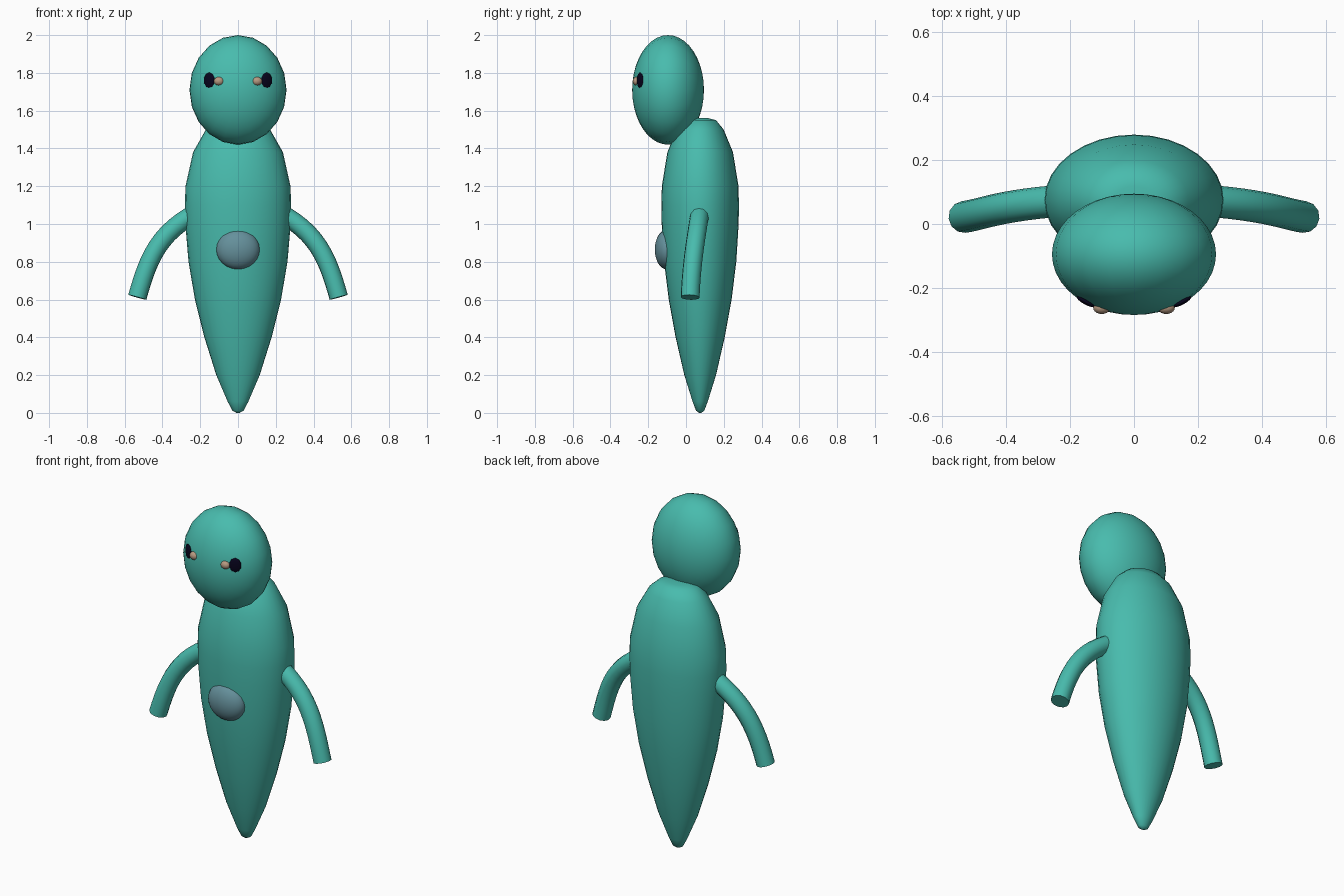
import bpy
import math
from mathutils import Matrix

cube = bpy.data.objects.get("Cube")
if cube:
    bpy.data.objects.remove(cube, do_unlink=True)


def material(name, rgb):
    mat = bpy.data.materials.new(name)
    mat.use_nodes = True
    mat.diffuse_color = (*rgb, 1)
    mat.node_tree.nodes["Principled BSDF"].inputs["Base Color"].default_value = (*rgb, 1)
    return mat


teal = material("teal skin", (0.065, 0.50, 0.42))
slate = material("slate blue", (0.13, 0.28, 0.33))
black = material("eye black", (0.002, 0.001, 0.012))
tan = material("tan", (0.47, 0.32, 0.22))


def finish(obj, name, mat):
    obj.name = name
    obj.data.materials.clear()
    obj.data.materials.append(mat)
    return obj


def ellipsoid(name, mat, centre, radii, segments=24, rings=16, turn=0):
    """Smooth ellipsoid with its poles facing front and back."""
    bpy.ops.mesh.primitive_uv_sphere_add(segments=segments, ring_count=rings, radius=1)
    obj = bpy.context.object
    shape = (Matrix.Translation(centre) @ Matrix.Rotation(turn, 4, 'Z')
             @ Matrix.Diagonal((*radii, 1)) @ Matrix.Rotation(math.pi / 2, 4, 'X'))
    obj.data.transform(shape)
    bpy.ops.object.shade_smooth()
    return finish(obj, name, mat)


def lathe(name, mat, profile, centre_y, depth, segments=32):
    """Closed oval lathe around a vertical axis from (radius, height) pairs."""
    verts, faces = [], []
    for r, z in profile:
        for i in range(segments):
            a = math.tau * i / segments
            verts.append((r * math.cos(a), centre_y + depth * r * math.sin(a), z))
    for k in range(len(profile) - 1):
        for i in range(segments):
            j = (i + 1) % segments
            low, high = k * segments, (k + 1) * segments
            faces.append((low + i, low + j, high + j, high + i))
    faces.append(tuple(reversed(range(segments))))
    faces.append(tuple(range(len(verts) - segments, len(verts))))
    mesh = bpy.data.meshes.new(name)
    mesh.from_pydata(verts, [], faces)
    obj = bpy.data.objects.new(name, mesh)
    bpy.context.collection.objects.link(obj)
    bpy.ops.object.select_all(action='DESELECT')
    obj.select_set(True)
    bpy.context.view_layer.objects.active = obj
    bpy.ops.object.shade_smooth_by_angle(angle=math.radians(60))
    return finish(obj, name, mat)


def arm(name, mat, side):
    """Bent round tube from the flank down to a flat end."""
    curve = bpy.data.curves.new(name, 'CURVE')
    curve.dimensions = '3D'
    curve.bevel_depth = 0.05
    curve.bevel_resolution = 4
    curve.use_fill_caps = True
    spline = curve.splines.new('BEZIER')
    spline.resolution_u = 12
    spline.bezier_points.add(1)
    ends = [((0.20, 0.075, 1.07), (0.20, 0.075, 1.07), (0.42, 0.06, 0.96)),
            ((0.533, 0.022, 0.612), (0.475, 0.03, 0.82), (0.54, 0.02, 0.59))]
    for point, (co, left, right) in zip(spline.bezier_points, ends):
        point.handle_left_type = point.handle_right_type = 'FREE'
        point.co = (side * co[0], *co[1:])
        point.handle_left = (side * left[0], *left[1:])
        point.handle_right = (side * right[0], *right[1:])
    obj = bpy.data.objects.new(name, curve)
    bpy.context.collection.objects.link(obj)
    bpy.ops.object.select_all(action='DESELECT')
    obj.select_set(True)
    bpy.context.view_layer.objects.active = obj
    bpy.ops.object.convert(target='MESH')
    bpy.ops.object.shade_smooth_by_angle(angle=math.radians(40))
    return finish(bpy.context.object, name, mat)


# Tapered body
body_profile = [(0.008, 0.0), (0.03, 0.012), (0.055, 0.06), (0.115, 0.2), (0.178, 0.4),
                (0.228, 0.6), (0.262, 0.8), (0.279, 1.0), (0.281, 1.1), (0.278, 1.2),
                (0.238, 1.38), (0.17, 1.5), (0.115, 1.55), (0.06, 1.56)]
lathe("body", teal, body_profile, 0.075, 0.73)

# Head and belly spot
ellipsoid("head", teal, (0, -0.095, 1.71), (0.257, 0.19, 0.29), segments=20, rings=20)
ellipsoid("belly_spot", slate, (0, -0.10, 0.865), (0.115, 0.065, 0.106))

# Arms and eyes on both sides
for side, label in ((1, "left"), (-1, "right")):
    arm(label + "_arm", teal, side)
    ellipsoid(label + "_eye_patch", black, (side * 0.152, -0.243, 1.76),
              (0.033, 0.009, 0.043), segments=10, rings=8, turn=side * math.radians(29))
    ellipsoid(label + "_eye_bead", tan, (side * 0.101, -0.262, 1.756),
              (0.027, 0.02, 0.023), segments=16, rings=10)
